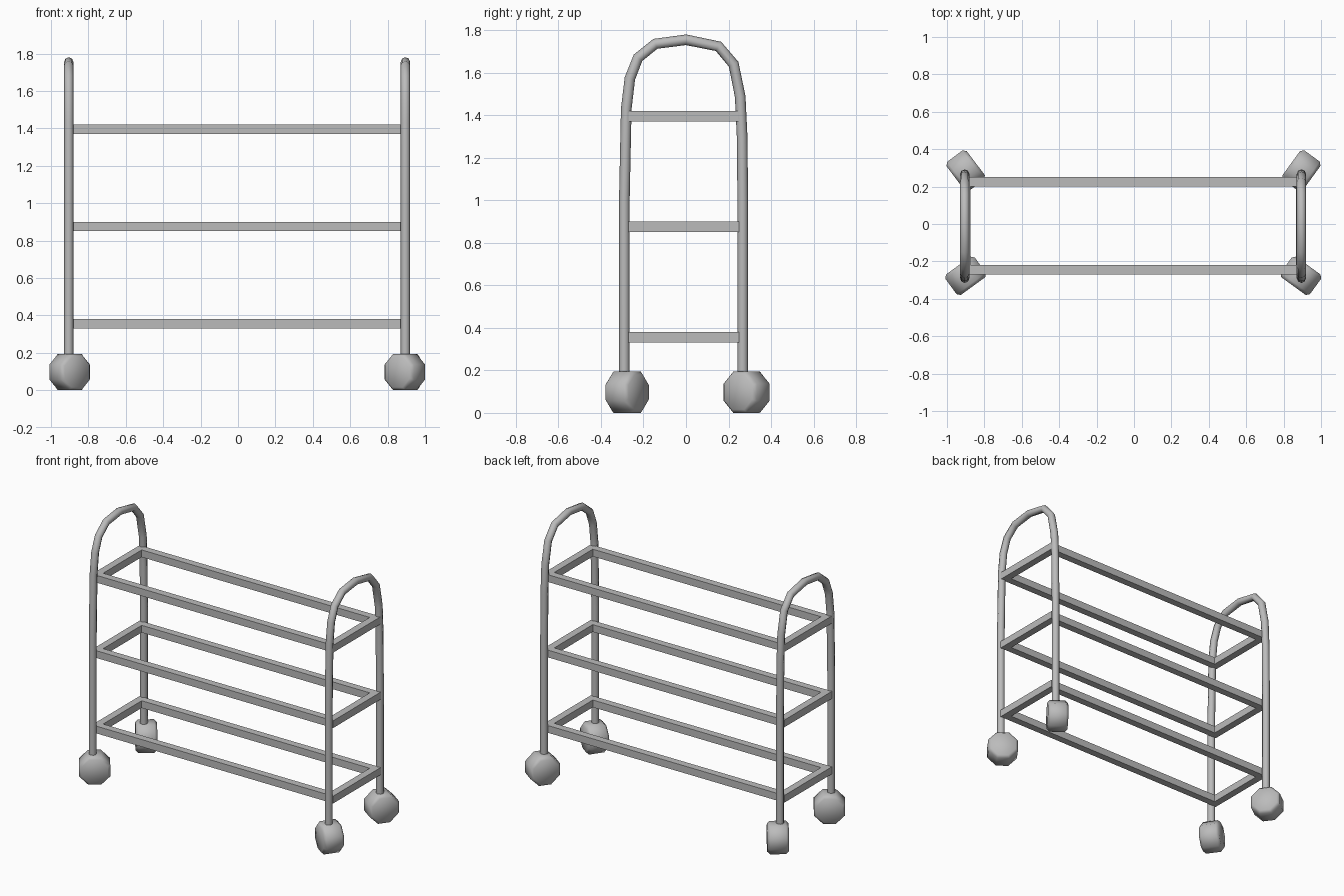
import bpy, bmesh, math
from mathutils import Matrix

cube = bpy.data.objects.get("Cube")
if cube:
    bpy.data.objects.remove(cube, do_unlink=True)

# Single grey metal colour
grey = bpy.data.materials.new("satin_grey")
grey.use_nodes = True
colour = (0.5, 0.5, 0.5, 1)
grey.diffuse_color = colour
grey.node_tree.nodes["Principled BSDF"].inputs["Base Color"].default_value = colour


def add_object(name, data):
    ob = bpy.data.objects.new(name, data)
    data.materials.append(grey)
    bpy.context.collection.objects.link(ob)
    return ob


def finish(name, bm):
    bmesh.ops.recalc_face_normals(bm, faces=bm.faces)
    mesh = bpy.data.meshes.new(name)
    bm.to_mesh(mesh)
    bm.free()
    return add_object(name, mesh)


def smooth(ob, angle):
    bpy.ops.object.select_all(action='DESELECT')
    ob.select_set(True)
    bpy.context.view_layer.objects.active = ob
    bpy.ops.object.shade_smooth_by_angle(angle=math.radians(angle))


# Bent tube: two legs joined by an arched handle
ARCH = [(-.29, .15), (-.29, 1.0), (-.281, 1.43), (-.264, 1.573), (-.226, 1.67),
        (-.144, 1.736), (0, 1.755), (.153, 1.724), (.224, 1.64), (.255, 1.488),
        (.264, 1.3), (.267, 1.0), (.267, .15)]


def tube(name, x):
    curve = bpy.data.curves.new(name, 'CURVE')
    curve.dimensions = '3D'
    curve.bevel_depth = .025
    curve.bevel_resolution = 2
    curve.use_fill_caps = True
    spline = curve.splines.new('POLY')
    spline.points.add(len(ARCH) - 1)
    for point, (y, z) in zip(spline.points, ARCH):
        point.co = (x, y, z, 1)
    return add_object(name, curve)


# Open rectangular shelf frame with a square section and mitred corners
def shelf(name, z, x=.92, front=-.27, back=.25, t=.05):
    bm = bmesh.new()
    rings = []
    for sx, sy in ((-1, -1), (1, -1), (1, 1), (-1, 1)):
        y = front if sy < 0 else back
        rings.append([bm.verts.new((sx * (x - i) - .005, y - sy * i, z + h))
                      for i, h in ((0, 0), (t, 0), (t, t), (0, t))])
    for a, b in zip(rings, rings[1:] + rings[:1]):
        for k in range(4):
            j = (k + 1) % 4
            bm.faces.new((a[k], a[j], b[j], b[k]))
    return finish(name, bm)


# Eight-sided caster with softened rims, swivelled about its leg
def caster(name, x, y, swivel, apothem=.097, length=.135, rim=.017):
    bm = bmesh.new()
    r = apothem / math.cos(math.pi / 8)
    half = length / 2
    rings = []
    for px, pr in ((-half, r - rim), (rim - half, r), (half - rim, r), (half, r - rim)):
        angles = [math.pi / 8 + k * math.pi / 4 for k in range(8)]
        rings.append([bm.verts.new((px, pr * math.cos(a), pr * math.sin(a))) for a in angles])
    for a, b in zip(rings, rings[1:]):
        for k in range(8):
            j = (k + 1) % 8
            bm.faces.new((a[k], a[j], b[j], b[k]))
    bm.faces.new(rings[0])
    bm.faces.new(rings[-1])
    spin = Matrix.Rotation(math.radians(swivel), 4, 'Z')
    bm.transform(Matrix.Translation((x, y, apothem)) @ spin)
    smooth(finish(name, bm), 50)


tube("right_leg_tube", -.905)
tube("left_leg_tube", .895)

for label, z in (("lower", .33), ("middle", .85), ("upper", 1.37)):
    shelf(label + "_shelf_frame", z)

caster("front_right_caster", -.9, -.277, -54)
caster("front_left_caster", .892, -.277, 54)
caster("back_right_caster", -.9, .285, 37)
caster("back_left_caster", .895, .285, -36)
